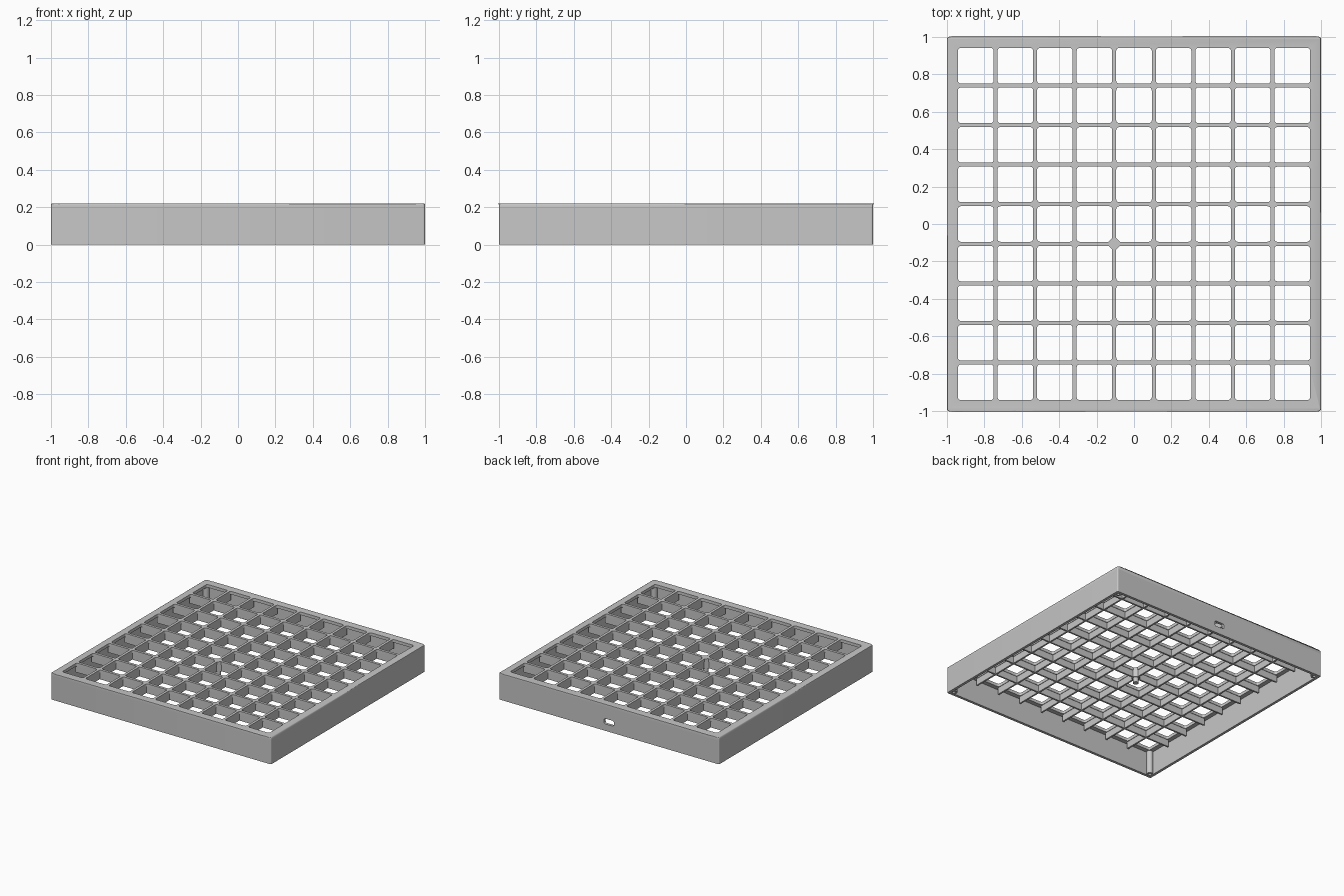
import bpy, bmesh, math

cube = bpy.data.objects.get("Cube")
if cube:
    bpy.data.objects.remove(cube, do_unlink=True)

GREY = (0.57, 0.57, 0.57, 1)
grey = bpy.data.materials.new("plain_grey")
grey.use_nodes = True
grey.diffuse_color = GREY
grey.node_tree.nodes["Principled BSDF"].inputs["Base Color"].default_value = GREY

HEIGHT, WALL, CELLS, PITCH = 0.22, 0.022, 9, 0.2115
PLATE_BOTTOM, RIB_BOTTOM = 0.195, 0.14
OPENING = 0.19
INNER = 1 - WALL
centres = [(i - (CELLS - 1) / 2) * PITCH for i in range(CELLS)]
bars = [(i - CELLS / 2) * PITCH for i in range(1, CELLS)]


def rounded(cx, cy, hx, hy, r, steps=4):
    """Outline of a rounded rectangle; hx = hy = r gives a circle."""
    points = []
    for q, (sx, sy) in enumerate(((1, 1), (-1, 1), (-1, -1), (1, -1))):
        for k in range(steps + 1):
            a = (q + k / steps) * math.pi / 2
            points.append((cx + sx * (hx - r) + r * math.cos(a),
                           cy + sy * (hy - r) + r * math.sin(a)))
    return points


def square(h):
    return [(h, h), (-h, h), (-h, -h), (h, -h)]


def extrude(name, loops, z0, z1):
    """Solid from flat outlines; nested outlines become holes."""
    curve = bpy.data.curves.new(name, 'CURVE')
    curve.dimensions, curve.fill_mode = '2D', 'BOTH'
    curve.extrude = (z1 - z0) / 2
    for loop in loops:
        spline = curve.splines.new('POLY')
        spline.points.add(len(loop) - 1)
        for p, (x, y) in zip(spline.points, loop):
            p.co = (x, y, 0, 1)
        spline.use_cyclic_u = True
    temp = bpy.data.objects.new(name, curve)
    bpy.context.collection.objects.link(temp)
    bpy.context.view_layer.update()
    bm = bmesh.new()
    bm.from_mesh(temp.to_mesh())
    temp.to_mesh_clear()
    bpy.data.objects.remove(temp, do_unlink=True)
    bpy.data.curves.remove(curve)
    bmesh.ops.remove_doubles(bm, verts=bm.verts, dist=0.0001)
    bmesh.ops.translate(bm, verts=bm.verts, vec=(0, 0, (z0 + z1) / 2))
    return bm


def finish(name, bm):
    mesh = bpy.data.meshes.new(name)
    bmesh.ops.recalc_face_normals(bm, faces=bm.faces)
    bm.to_mesh(mesh)
    bm.free()
    ob = bpy.data.objects.new(name, mesh)
    mesh.materials.append(grey)
    bpy.context.collection.objects.link(ob)
    bpy.ops.object.select_all(action='DESELECT')
    ob.select_set(True)
    bpy.context.view_layer.objects.active = ob
    bpy.ops.object.shade_smooth_by_angle(angle=math.radians(35))
    return ob


def add_box(bm, lo, hi):
    for v in bmesh.ops.create_cube(bm, size=1)["verts"]:
        for k in range(3):
            v.co[k] = lo[k] + (v.co[k] + 0.5) * (hi[k] - lo[k])


def add_prism(bm, x, y, r, z0, z1, sides):
    verts = bmesh.ops.create_cone(bm, cap_ends=True, segments=sides, radius1=r,
                                  radius2=r, depth=z1 - z0)["verts"]
    bmesh.ops.translate(bm, verts=verts, vec=(x, y, (z0 + z1) / 2))


# Top plate: rounded square openings, chamfered outer rim
loops = [rounded(0, 0, 1, 1, 0.01)]
loops += [rounded(x, y, OPENING / 2, OPENING / 2, 0.015) for x in centres for y in centres]
bm = extrude("top_plate", loops, PLATE_BOTTOM, HEIGHT)
rim = [e for e in bm.edges
       if all(v.co.z > HEIGHT - 0.001 and max(abs(v.co.x), abs(v.co.y)) > 0.99 for v in e.verts)]
bmesh.ops.bevel(bm, geom=rim, offset=0.007, segments=2, affect='EDGES', profile=0.5)
finish("top_plate", bm)

# Front and side walls, open at the back
outer = rounded(0, 0, 1, 1, 0.01)
half = len(outer) // 2
bm = extrude("side_walls", [[(-INNER, INNER)] + [(-1, INNER)] + outer[half:]
                            + [(1, INNER), (INNER, INNER), (INNER, -INNER), (-INNER, -INNER)]],
             0, PLATE_BOTTOM)
finish("side_walls", bm)

# Back wall with the cable slot, drawn flat and stood upright
mid = PLATE_BOTTOM / 2
bm = extrude("back_wall", [rounded(0, mid, 0.992, mid, 0.0001, 1),
                           rounded(0, 0.078, 0.045, 0.022, 0.014)], -1, -INNER)
for v in bm.verts:
    v.co.y, v.co.z = -v.co.z, v.co.y
finish("back_wall", bm)

# Rounded back corners beside the back wall
bm = bmesh.new()
for s in (-1, 1):
    add_prism(bm, s * 0.99, 0.99, 0.01, 0, PLATE_BOTTOM, 24)
    add_box(bm, (s * 0.995 - 0.005, INNER, 0), (s * 0.995 + 0.005, 0.99, PLATE_BOTTOM))
finish("back_corners", bm)

# Thin ribs that hang under the grid bars
bm = bmesh.new()
for b in bars:
    for axis in (0, 1):
        lo, hi = [-0.955, -0.955, RIB_BOTTOM], [0.955, 0.955, PLATE_BOTTOM + 0.005]
        lo[axis], hi[axis] = b - 0.007, b + 0.007
        add_box(bm, lo, hi)
finish("grid_ribs", bm)

# Diamond boss on one grid crossing, with a round post below
bm = bmesh.new()
c = bars[3]
add_prism(bm, c, c, 0.042, RIB_BOTTOM, HEIGHT, 4)
add_prism(bm, c, c, 0.022, 0.1, RIB_BOTTOM + 0.01, 24)
finish("centre_boss", bm)

# Hollow corner screw posts
loops = []
for sx in (-1, 1):
    for sy in (-1, 1):
        for r in (0.026, 0.012):
            loops.append(rounded(sx * 0.963, sy * 0.963, r, r, r, 6))
finish("corner_posts", extrude("corner_posts", loops, 0.004, PLATE_BOTTOM))
